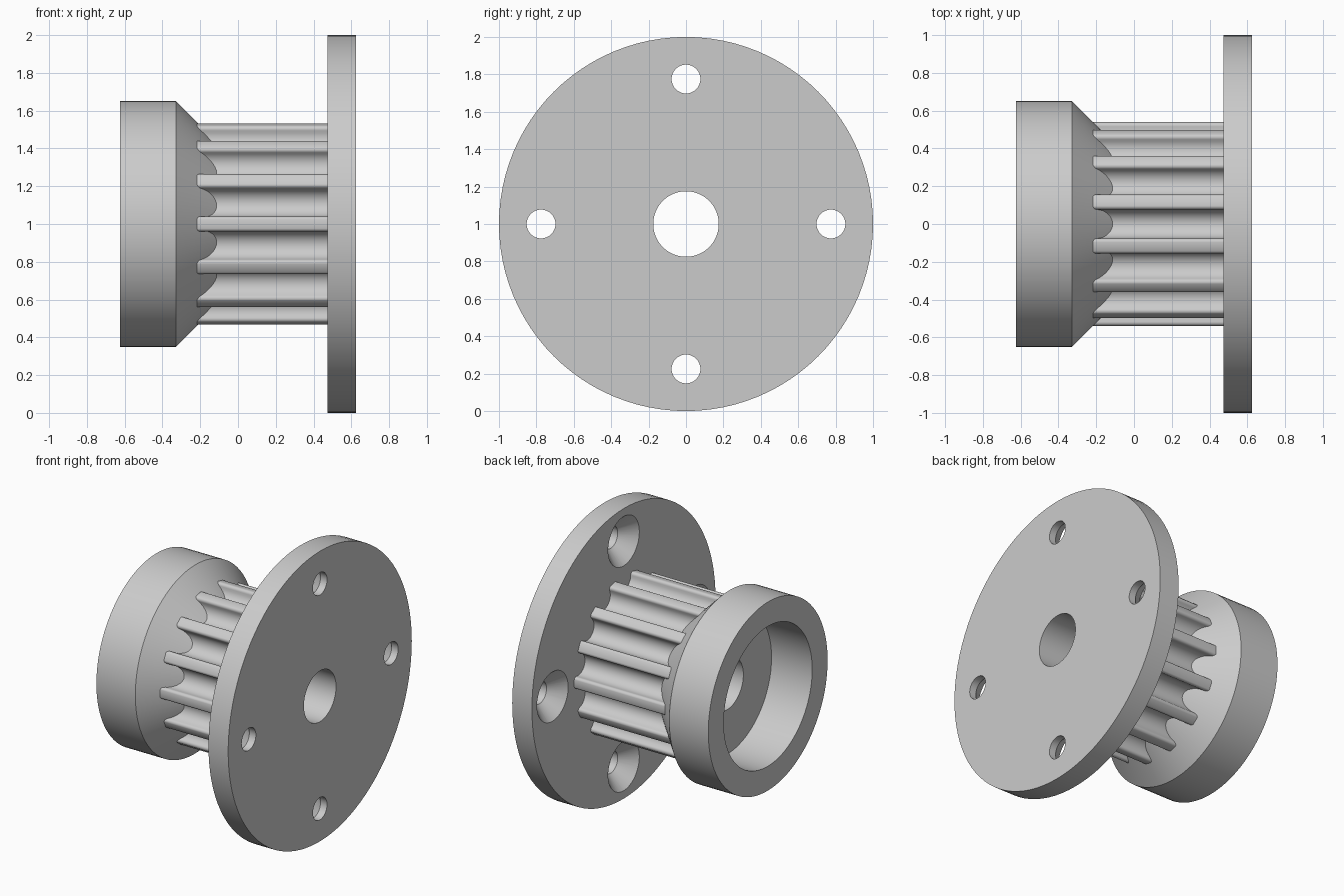
import bpy, bmesh
from math import sin, cos, pi, radians

cube = bpy.data.objects.get("Cube")
if cube:
    bpy.data.objects.remove(cube, do_unlink=True)

SEG = 96
BORE = 0.175
FLANGE_X = 0.475
END_X = 0.625

grey = bpy.data.materials.new("light grey")
grey.use_nodes = True
colour = (0.6, 0.6, 0.6, 1)
grey.diffuse_color = colour
grey.node_tree.nodes["Principled BSDF"].inputs["Base Color"].default_value = colour


def sweep(name, rings, closed=True):
    """Skin a list of equal-length point rings; closed joins the last ring to the first."""
    bm = bmesh.new()
    rows = [[bm.verts.new(p) for p in ring] for ring in rings]
    n = len(rows[0])
    for i in range(len(rows) - (not closed)):
        a, b = rows[i], rows[(i + 1) % len(rows)]
        for j in range(n):
            k = (j + 1) % n
            bm.faces.new((a[j], a[k], b[k], b[j]))
    if not closed:
        bm.faces.new(rows[0])
        bm.faces.new(rows[-1])
    bmesh.ops.recalc_face_normals(bm, faces=bm.faces)
    mesh = bpy.data.meshes.new(name)
    bm.to_mesh(mesh)
    bm.free()
    mesh.materials.append(grey)
    obj = bpy.data.objects.new(name, mesh)
    bpy.context.collection.objects.link(obj)
    return obj


def circle(x, r, y=0, z=1, n=SEG):
    return [(x, y + r * cos(2 * pi * i / n), z + r * sin(2 * pi * i / n)) for i in range(n)]


def lathe(name, profile):
    return sweep(name, [circle(x, r) for x, r in profile])


def smooth(obj):
    bpy.ops.object.select_all(action="DESELECT")
    obj.select_set(True)
    bpy.context.view_layer.objects.active = obj
    bpy.ops.object.shade_smooth_by_angle(angle=radians(28))


# Bearing housing: rim, conical shoulder and open pocket
housing = lathe("bearing_housing", [
    (-0.625, 0.482), (-0.625, 0.65), (-0.328, 0.65), (-0.08, 0.402),
    (-0.25, 0.3), (-0.25, BORE), (-0.315, BORE), (-0.315, 0.482)])

# Toothed drum: round-bottomed grooves with rounded tooth tips
TEETH = 14
GROOVE, LIP, CENTRE = 0.076, 0.02, 0.511
half = [(-GROOVE - LIP + LIP * cos(a), CENTRE + LIP * sin(a))
        for a in (radians(90 - 18 * i) for i in range(5))]
groove = half + [(-GROOVE * cos(pi * i / 16), CENTRE - GROOVE * sin(pi * i / 16))
                 for i in range(17)] + [(-t, r) for t, r in reversed(half)]
outline = []
for k in range(TEETH):
    a = 2 * pi * (k + 0.5) / TEETH
    outline += [(r * cos(a) - t * sin(a), 1 + r * sin(a) + t * cos(a)) for t, r in groove]
count = len(outline)
drum = sweep("toothed_drum", [[(x, y, z) for y, z in outline] for x in (-0.25, FLANGE_X)], False)


def cut(obj, cutters):
    """Subtract the cutters, keep the result and delete the cutters."""
    for c in cutters:
        c.hide_render = True
        mod = obj.modifiers.new("cut", "BOOLEAN")
        mod.operation, mod.solver, mod.object = "DIFFERENCE", "EXACT", c
    graph = bpy.context.evaluated_depsgraph_get()
    mesh = bpy.data.meshes.new_from_object(obj.evaluated_get(graph))
    obj.modifiers.clear()
    obj.data = mesh
    for c in cutters:
        bpy.data.objects.remove(c, do_unlink=True)


cut(drum, [sweep("bore_cutter", [circle(x, BORE) for x in (-0.5, 0.8)], False)])

# Mounting flange with four countersunk screw holes
flange = lathe("mounting_flange", [
    (FLANGE_X, BORE), (FLANGE_X, 1), (END_X, 1), (END_X, BORE)])
HOLE, SINK, SINK_DEPTH, OVER = 0.077, 0.17, 0.1, 0.02
slope = (SINK - HOLE) / SINK_DEPTH
screw = [(FLANGE_X - OVER, SINK + OVER * slope), (FLANGE_X + SINK_DEPTH, HOLE),
         (END_X + OVER, HOLE)]
cutters = []
for i in range(4):
    y, z = 0.775 * cos(i * pi / 2), 1 + 0.775 * sin(i * pi / 2)
    cutters.append(sweep("screw_cutter", [circle(x, r, y, z, 48) for x, r in screw], False))
cut(flange, cutters)

for part in (housing, drum, flange):
    smooth(part)
